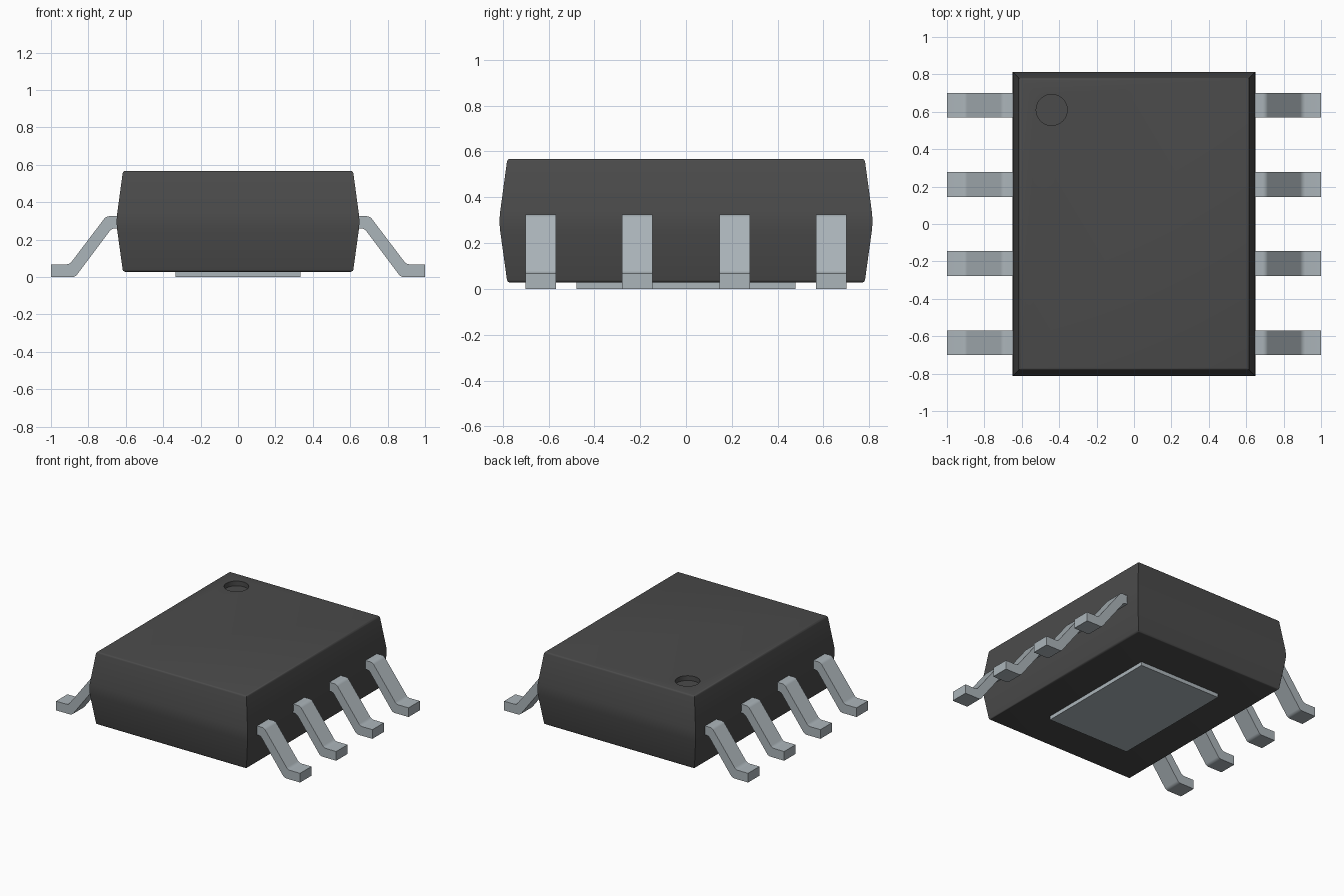
import bpy, bmesh, math
from mathutils import Matrix

cube = bpy.data.objects.get("Cube")
if cube:
    bpy.data.objects.remove(cube, do_unlink=True)


def material(name, rgb, roughness, metallic=0.0):
    mat = bpy.data.materials.new(name)
    mat.use_nodes = True
    mat.diffuse_color = (*rgb, 1)
    shader = mat.node_tree.nodes["Principled BSDF"]
    shader.inputs["Base Color"].default_value = (*rgb, 1)
    shader.inputs["Roughness"].default_value = roughness
    return mat


BLACK = material("black_plastic", (0.07, 0.07, 0.07), 0.6)
METAL = material("tinned_metal", (0.41, 0.46, 0.49), 0.4)


def finish(name, bm, mat):
    bmesh.ops.recalc_face_normals(bm, faces=bm.faces)
    mesh = bpy.data.meshes.new(name)
    bm.to_mesh(mesh)
    bm.free()
    obj = bpy.data.objects.new(name, mesh)
    bpy.context.collection.objects.link(obj)
    obj.data.materials.append(mat)
    return obj


def smooth(obj, degrees=30):
    bpy.ops.object.select_all(action="DESELECT")
    obj.select_set(True)
    bpy.context.view_layer.objects.active = obj
    bpy.ops.object.shade_smooth_by_angle(angle=math.radians(degrees))


# Moulded body: stacked rectangles, widest at the parting line
BOTTOM, MIDDLE, TOP = 0.028, 0.295, 0.568
bm = bmesh.new()
rings = []
for z, hx, hy in ((BOTTOM, 0.615, 0.78), (MIDDLE, 0.652, 0.817), (TOP, 0.615, 0.78)):
    rings.append([bm.verts.new((sx * hx, sy * hy, z))
                  for sx, sy in ((-1, -1), (1, -1), (1, 1), (-1, 1))])
bm.faces.new(rings[0])
bm.faces.new(rings[2])
for low, high in zip(rings, rings[1:]):
    for i in range(4):
        j = (i + 1) % 4
        bm.faces.new((low[i], low[j], high[j], high[i]))


def flat_edges(z):
    return [e for e in bm.edges if all(abs(v.co.z - z) < 1e-4 for v in e.verts)]


# Rounded rims and a softened parting line
bmesh.ops.bevel(bm, geom=flat_edges(BOTTOM) + flat_edges(TOP), offset=0.012,
                segments=3, profile=0.5, affect="EDGES")
bmesh.ops.bevel(bm, geom=flat_edges(MIDDLE), offset=0.04,
                segments=3, profile=0.5, affect="EDGES")
body = finish("body", bm, BLACK)

# Round pin-one dimple sunk into the top
bm = bmesh.new()
bmesh.ops.create_cone(bm, cap_ends=True, segments=48, radius1=0.083, radius2=0.083,
                      depth=0.1, matrix=Matrix.Translation((-0.44, 0.61, TOP + 0.015)))
cutter = finish("dimple_cutter", bm, BLACK)
cutter.hide_render = True
cut = body.modifiers.new("dimple", "BOOLEAN")
cut.object = cutter
cut.operation = "DIFFERENCE"
cut.solver = "EXACT"
bpy.context.view_layer.objects.active = body
bpy.ops.object.modifier_apply(modifier=cut.name)
bpy.data.objects.remove(cutter, do_unlink=True)
smooth(body)

# Thermal pad under the body
bm = bmesh.new()
bmesh.ops.create_cube(bm, size=1, matrix=Matrix.Translation((0, 0, 0.02))
                      @ Matrix.Diagonal((0.67, 0.955, 0.04, 1)))
finish("thermal_pad", bm, METAL)

# Gull-wing leads: side profile extruded across the width, bends rounded
PROFILE = ((0.60, 0.325), (0.705, 0.325), (0.90, 0.068), (1.0, 0.068),
           (1.0, 0.0), (0.87, 0.0), (0.675, 0.26), (0.60, 0.26))
BENDS = (1, 2, 5, 6)
WIDTH = 0.133


def lead(name, side, y):
    bm = bmesh.new()
    near, far = [[bm.verts.new((side * x, y + dy, z)) for x, z in PROFILE]
                 for dy in (-WIDTH / 2, WIDTH / 2)]
    bm.faces.new(near)
    bm.faces.new(far)
    n = len(PROFILE)
    for i in range(n):
        j = (i + 1) % n
        bm.faces.new((near[i], near[j], far[j], far[i]))
    bends = [bm.edges.get((near[i], far[i])) for i in BENDS]
    bmesh.ops.bevel(bm, geom=bends, offset=0.016, segments=4, profile=0.5, affect="EDGES")
    smooth(finish(name, bm, METAL))


for side, label in ((-1, "right"), (1, "left")):
    for i, y in enumerate((0.635, 0.212, -0.212, -0.635), 1):
        lead(f"lead_{label}_{i}", side, y)
